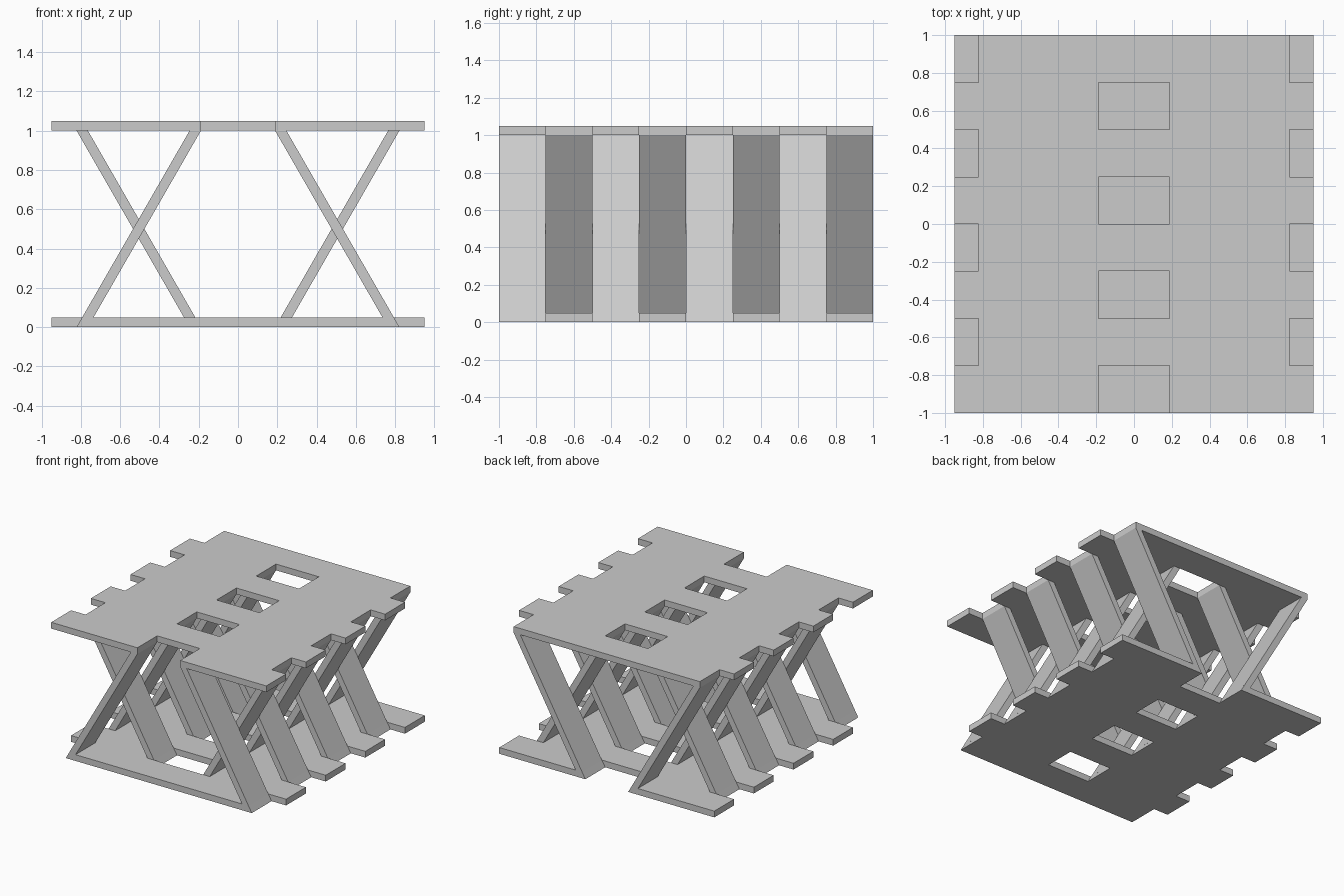
import bpy, bmesh, math

if "Cube" in bpy.data.objects:
    bpy.data.objects.remove(bpy.data.objects["Cube"])

BAND = 0.25               # depth of one band along y
T = 0.05                  # plate thickness
TOP = 1.0                 # underside of the top plate
EDGE, OUT, INN = 0.95, 0.822, 0.189
COT = 1 / math.tan(math.radians(60))   # leg lean
W = T * 2 / math.sqrt(3)               # horizontal leg thickness
XS = [-EDGE, -OUT, -INN, INN, OUT, EDGE]


def make_object(name, bm):
    bmesh.ops.recalc_face_normals(bm, faces=bm.faces)
    mesh = bpy.data.meshes.new(name)
    bm.to_mesh(mesh)
    bm.free()
    ob = bpy.data.objects.new(name, mesh)
    bpy.context.collection.objects.link(ob)
    return ob


def plate(name, z, split_parity, slanted):
    """Plate whose bands alternate between a centre hole and notched ends."""
    bm = bmesh.new()
    for k in range(8):
        y0, y1 = -1 + k * BAND, -1 + (k + 1) * BAND
        cells = (0, 1, 3, 4) if k % 2 == split_parity else (1, 2, 3)
        for c in cells:
            a, b = XS[c], XS[c + 1]
            bm.faces.new([bm.verts.new(p) for p in
                          ((a, y0, z), (b, y0, z), (b, y1, z), (a, y1, z))])
    bmesh.ops.remove_doubles(bm, verts=bm.verts, dist=1e-4)
    ext = bmesh.ops.extrude_face_region(bm, geom=bm.faces[:], use_keep_orig=True)
    for v in [g for g in ext["geom"] if isinstance(g, bmesh.types.BMVert)]:
        v.co.z += T
        if slanted:  # cut ends follow the lean of the legs
            s = math.copysign(T * COT, v.co.x)
            if abs(abs(v.co.x) - OUT) < 1e-3:
                v.co.x -= s
            elif abs(abs(v.co.x) - INN) < 1e-3:
                v.co.x += s
    return make_object(name, bm)


def legs(name, y0, x_low, x_high):
    """Row of leaning slats, repeated along y and mirrored across x."""
    bm = bmesh.new()
    lean = (x_high - x_low) / TOP
    xb = x_low + lean * T
    prof = [(xb, T), (xb + W, T), (x_high + W, TOP), (x_high, TOP)]
    lo = [bm.verts.new((x, y0, z)) for x, z in prof]
    hi = [bm.verts.new((x, y0 + BAND, z)) for x, z in prof]
    bm.faces.new(lo)
    bm.faces.new(hi)
    for i in range(4):
        j = (i + 1) % 4
        bm.faces.new((lo[i], lo[j], hi[j], hi[i]))
    ob = make_object(name, bm)
    arr = ob.modifiers.new("repeat", "ARRAY")
    arr.count = 4
    arr.use_relative_offset = False
    arr.use_constant_offset = True
    arr.constant_offset_displace = (0, 2 * BAND, 0)
    mir = ob.modifiers.new("mirror", "MIRROR")
    mir.use_mirror_merge = False
    return ob


# Slatted plates
plate("top_plate", TOP, 0, False)
plate("bottom_plate", 0, 1, True)

# Crossing leg rows
legs("inward_leaning_legs", -1, OUT - W, INN)
legs("outward_leaning_legs", -1 + BAND, INN, OUT - W)
